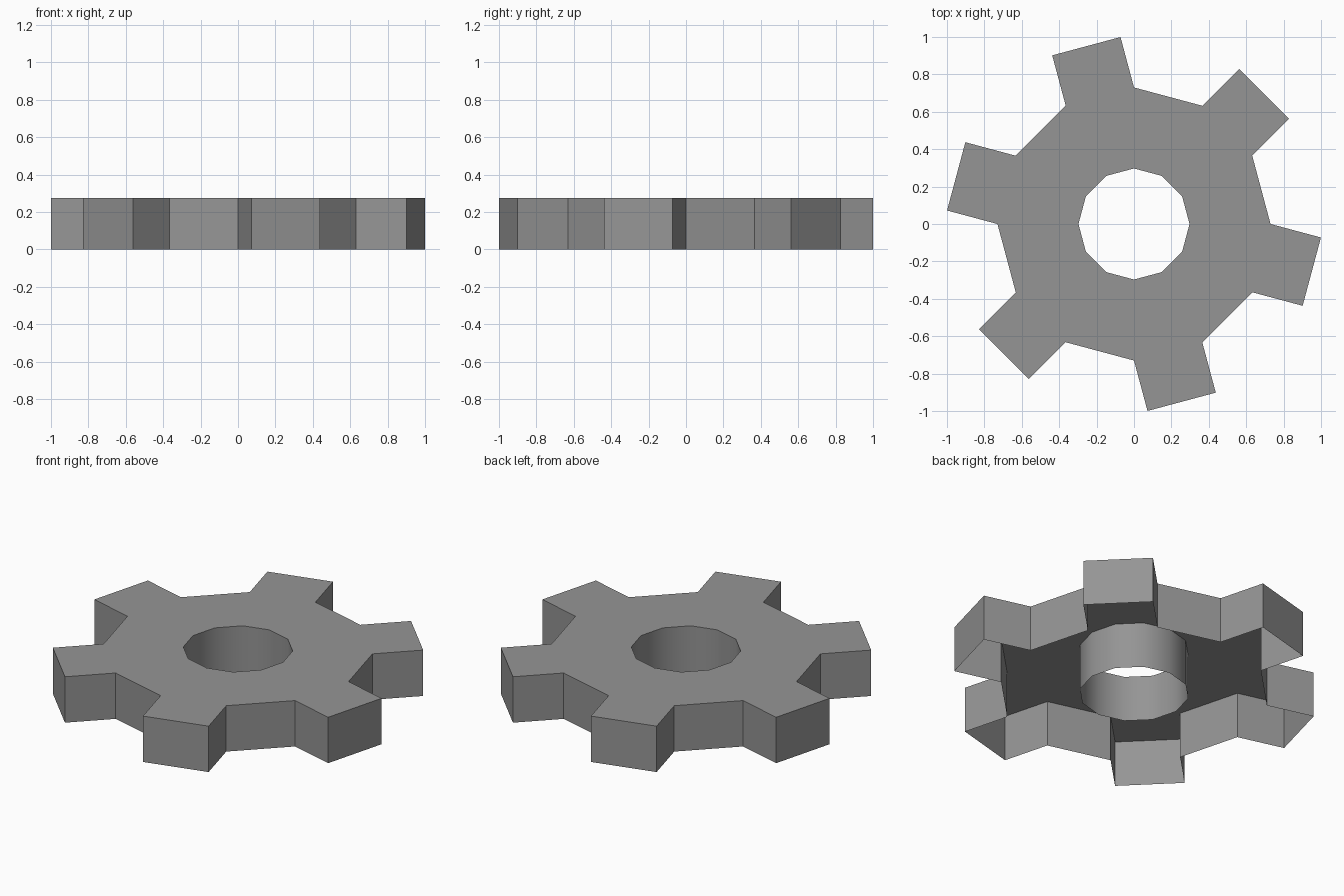
import bpy, bmesh
from math import radians, cos, sin
from mathutils import Vector

cube = bpy.data.objects.get("Cube")
if cube:
    bpy.data.objects.remove(cube, do_unlink=True)

SIDES = 12
HOLE_R, ROOT_R = 0.297, 0.73
TOOTH, HEIGHT = 0.279, 0.274
STEP = 360 / SIDES

grey = bpy.data.materials.new("plain grey")
grey.use_nodes = True
colour = (0.3, 0.3, 0.3, 1)
grey.diffuse_color = colour
grey.node_tree.nodes["Principled BSDF"].inputs["Base Color"].default_value = colour


def polar(radius, degrees, z=HEIGHT):
    a = radians(degrees)
    return Vector((radius * cos(a), radius * sin(a), z))


bm = bmesh.new()

# Top plate: a twelve-sided ring around the axle hole
inner = [bm.verts.new(polar(HOLE_R, i * STEP)) for i in range(SIDES)]
outer = [bm.verts.new(polar(ROOT_R, i * STEP)) for i in range(SIDES)]
for i in range(SIDES):
    j = (i + 1) % SIDES
    bm.faces.new((inner[i], outer[i], outer[j], inner[j]))

# Square teeth on every other side of the ring
for i in range(1, SIDES, 2):
    j = (i + 1) % SIDES
    push = polar(TOOTH, (i + 0.5) * STEP, 0)
    tip_a = bm.verts.new(outer[i].co + push)
    tip_b = bm.verts.new(outer[j].co + push)
    bm.faces.new((outer[i], tip_a, tip_b, outer[j]))

# Rim and hole walls drop from the plate edges; the underside stays open
rim = [e for e in bm.edges if e.is_boundary]
walls = bmesh.ops.extrude_edge_only(bm, edges=rim)["geom"]
for v in walls:
    if isinstance(v, bmesh.types.BMVert):
        v.co.z = 0
bmesh.ops.recalc_face_normals(bm, faces=bm.faces[:])

# The hole wall is rounded, everything else is flat
for f in bm.faces:
    f.smooth = all(v.co.xy.length < HOLE_R + 0.01 for v in f.verts)

mesh = bpy.data.meshes.new("gear_wheel")
bm.to_mesh(mesh)
bm.free()
mesh.materials.append(grey)
gear = bpy.data.objects.new("gear_wheel", mesh)
bpy.context.collection.objects.link(gear)
